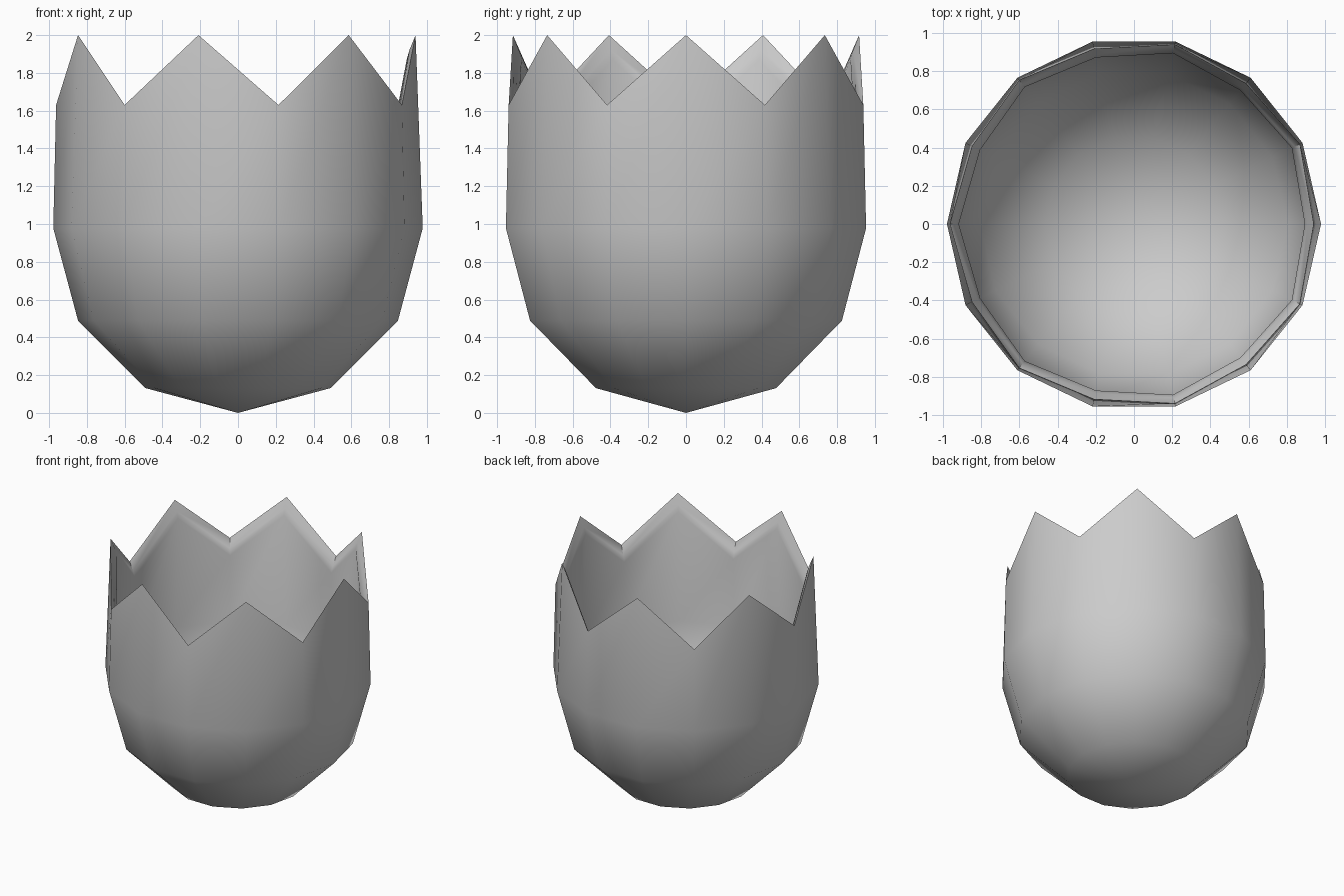
import bpy, bmesh, math

if "Cube" in bpy.data.objects:
    bpy.data.objects.remove(bpy.data.objects["Cube"])

SIDES = 14
R = 0.978


def ring(bm, even, odd):
    """Ring of 14 points; even/odd corners each take a (radius, height)."""
    out = []
    for i in range(SIDES):
        r, z = odd if i % 2 else even
        a = 2 * math.pi * i / SIDES
        out.append(bm.verts.new((r * math.cos(a), r * math.sin(a), z)))
    return out


def bowl_rings(bm, radius):
    """Lower half sphere rings, from near the pole up to the equator."""
    rings = []
    for deg in (30, 60, 90):
        a = math.radians(deg)
        p = (radius * math.sin(a), R - radius * math.cos(a))
        rings.append(ring(bm, p, p))
    return rings


bm = bmesh.new()
# outer shell up to the zigzag edge, over the sloping rim, down the inner wall
inner = R - 0.05
rings = bowl_rings(bm, R)
rings.append(ring(bm, (0.94, 2.0), (0.963, 1.63)))
rings.append(ring(bm, (0.907, 1.92), (0.932, 1.56)))
rings.append(ring(bm, (0.893, 1.87), (0.916, 1.51)))
rings += reversed(bowl_rings(bm, inner))
for a, b in zip(rings, rings[1:]):
    for i in range(SIDES):
        j = (i + 1) % SIDES
        bm.faces.new((a[i], a[j], b[j], b[i]))

# bottom points, outside and inside
for loop, z in ((rings[0], 0.0), (rings[-1], R - inner)):
    tip = bm.verts.new((0, 0, z))
    for i in range(SIDES):
        bm.faces.new((tip, loop[i], loop[(i + 1) % SIDES]))

bmesh.ops.recalc_face_normals(bm, faces=bm.faces)
mesh = bpy.data.meshes.new("broken_eggshell")
bm.to_mesh(mesh)
bm.free()
shell = bpy.data.objects.new("broken_eggshell", mesh)
bpy.context.collection.objects.link(shell)

# smooth walls, crisp broken edge
bpy.context.view_layer.objects.active = shell
shell.select_set(True)
bpy.ops.object.shade_smooth_by_angle(angle=math.radians(60))
